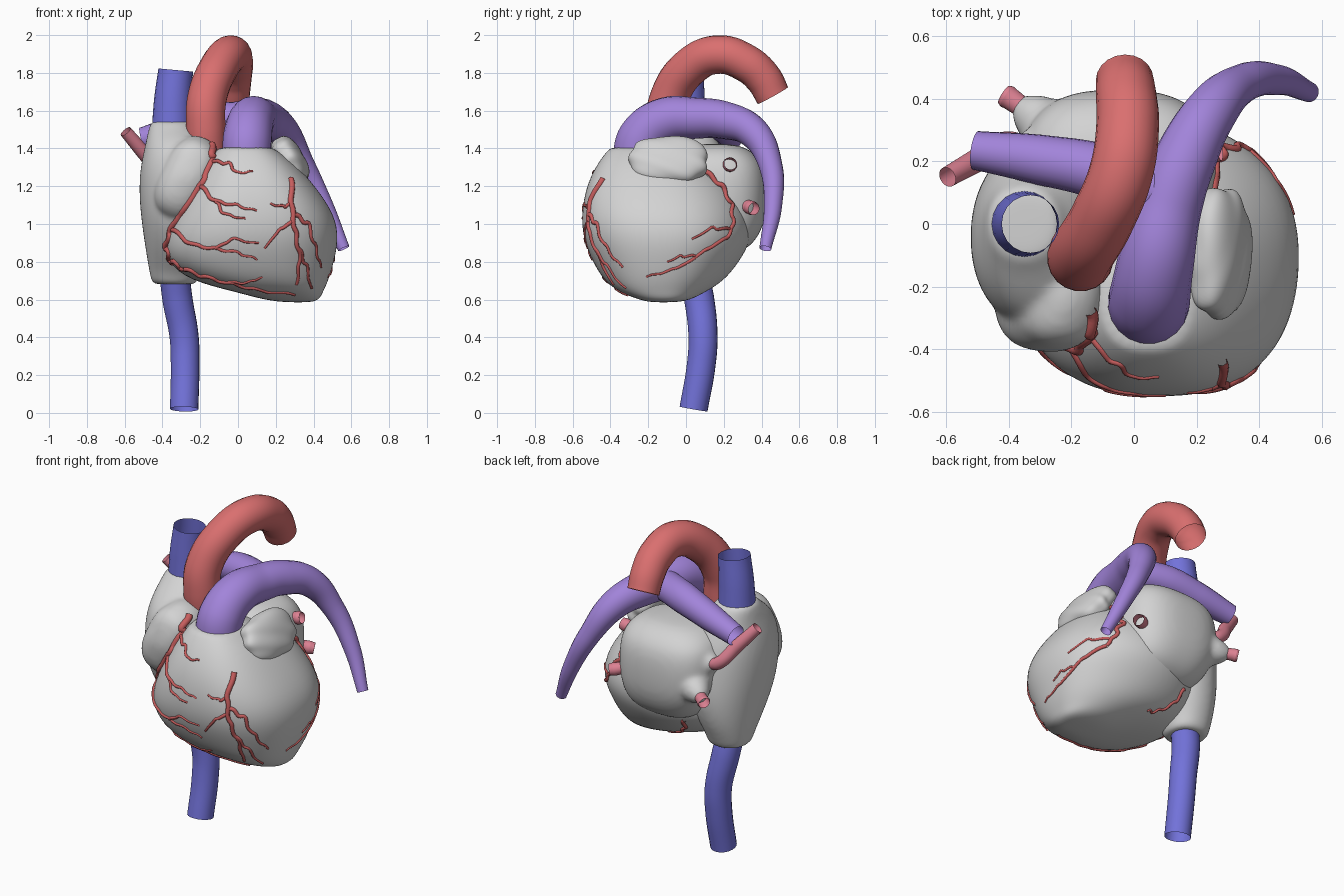
import bpy, bmesh, math
from mathutils import Vector, Matrix
from mathutils.bvhtree import BVHTree

cube = bpy.data.objects.get("Cube")
if cube:
    bpy.data.objects.remove(cube)


def material(name, r, g, b):
    m = bpy.data.materials.new(name)
    m.use_nodes = True
    m.diffuse_color = (r, g, b, 1)
    m.node_tree.nodes["Principled BSDF"].inputs["Base Color"].default_value = (r, g, b, 1)
    return m


GREY = material("muscle grey", .65, .65, .65)
RED = material("artery red", .70, .16, .16)
DARK_RED = material("coronary red", .57, .11, .11)
PURPLE = material("pulmonary purple", .36, .23, .70)
BLUE = material("vein blue", .17, .17, .70)
PINK = material("vein pink", .72, .22, .29)


def add_object(name, data, mat):
    obj = bpy.data.objects.new(name, data)
    bpy.context.collection.objects.link(obj)
    data.materials.append(mat)
    return obj


def finish(name, bm, mat):
    bmesh.ops.recalc_face_normals(bm, faces=bm.faces)
    for f in bm.faces:
        f.smooth = True
    mesh = bpy.data.meshes.new(name)
    bm.to_mesh(mesh)
    bm.free()
    return add_object(name, mesh, mat)


def loft(name, sections, power, skew=0, sides=28):
    """Stack rounded rings (z, centre x, centre y, radius x, radius y); skew squares the front."""
    bm = bmesh.new()
    rings = []
    for z, cx, cy, rx, ry in sections:
        ring = []
        for i in range(sides):
            a = math.tau * i / sides
            c, s = math.cos(a), math.sin(a)
            p = power - skew * s
            k = (abs(c) ** p + abs(s) ** p) ** (-1 / p)
            ring.append(bm.verts.new((cx + rx * k * c, cy + ry * k * s, z)))
        rings.append(ring)
    for low, high in zip(rings, rings[1:]):
        for i in range(sides):
            j = (i + 1) % sides
            bm.faces.new((low[i], low[j], high[j], high[i]))
    bm.faces.new(rings[0][::-1])
    bm.faces.new(rings[-1])
    obj = finish(name, bm, GREY)
    sub = obj.modifiers.new("round", "SUBSURF")
    sub.levels = sub.render_levels = 2
    return obj


def lobe(name, centre, radii, tilt, wobble, detail):
    """Wrinkled ellipsoid, tilted about the y axis."""
    bm = bmesh.new()
    bmesh.ops.create_icosphere(bm, subdivisions=detail, radius=1)
    turn = Matrix.Rotation(tilt, 3, 'Y')
    for v in bm.verts:
        p = v.co.copy()
        w = math.sin(5 * p.y + 3 * p.z) * math.cos(4 * p.z - 2 * p.x) + .5 * math.sin(9 * p.z + 6 * p.y)
        p *= (1 + wobble * w) / sum(abs(a) ** 2.6 for a in p) ** (1 / 2.6)
        v.co = turn @ Vector(a * r for a, r in zip(p, radii)) + Vector(centre)
    return finish(name, bm, GREY)


def sleeve(name, root, neck, r1, r2):
    """Tapered stump from root to neck."""
    a, b = Vector(root), Vector(neck)
    turn = (b - a).to_track_quat('Z', 'Y').to_matrix().to_4x4()
    bm = bmesh.new()
    bmesh.ops.create_cone(bm, cap_ends=True, segments=20, radius1=r1, radius2=r2,
                          depth=(b - a).length, matrix=Matrix.Translation((a + b) / 2) @ turn)
    return finish(name, bm, GREY)


def fuse(body, extras, steps):
    """Melt the extra lumps into the body."""
    with bpy.context.temp_override(active_object=body, object=body,
                                   selected_objects=[body] + extras,
                                   selected_editable_objects=[body] + extras):
        bpy.ops.object.join()
    remesh = body.modifiers.new("fuse", "REMESH")
    remesh.mode = 'VOXEL'
    remesh.voxel_size = .014
    remesh.use_smooth_shade = True
    soft = body.modifiers.new("soften", "SMOOTH")
    soft.factor, soft.iterations = .5, steps


def tubes(name, paths, mat, sides=8):
    """Open smooth tubes; every path point is (x, y, z, radius)."""
    curve = bpy.data.curves.new(name, 'CURVE')
    curve.dimensions = '3D'
    curve.bevel_depth = 1
    curve.bevel_resolution = sides
    curve.resolution_u = 10 if sides > 3 else 3
    for path in paths:
        s = curve.splines.new('BEZIER')
        s.bezier_points.add(len(path) - 1)
        for bp, (x, y, z, r) in zip(s.bezier_points, path):
            bp.co, bp.radius = (x, y, z), r
            bp.handle_left_type = bp.handle_right_type = 'AUTO'
    return add_object(name, curve, mat)


# Chambers
ventricles = loft("ventricles", [
    (.585, .32, -.12, .05, .05), (.595, .29, -.11, .14, .13), (.64, .22, -.125, .23, .23),
    (.70, .11, -.115, .37, .32), (.80, .065, -.105, .445, .39), (.92, .07, -.095, .465, .45),
    (1.05, .085, -.11, .43, .445), (1.2, .075, -.135, .335, .395), (1.32, .06, -.17, .245, .3),
    (1.39, .045, -.24, .16, .175), (1.41, .04, -.25, .13, .14)], 2.3, .35)
right_atrium = loft("right_atrium", [
    (.68, -.335, .05, .09, .09), (.685, -.335, .05, .122, .12), (.74, -.338, .05, .13, .14),
    (.85, -.32, .02, .167, .22), (1, -.29, -.02, .22, .29), (1.15, -.28, -.04, .245, .3),
    (1.3, -.285, -.05, .235, .29), (1.42, -.31, -.05, .18, .23), (1.5, -.345, -.01, .13, .145),
    (1.54, -.35, 0, .112, .116), (1.545, -.35, 0, .09, .09)], 2.2)
right_auricle = lobe("right_auricle", (-.272, -.23, 1.24), (.145, .175, .235), .45, .025, 3)
fuse(right_atrium, [right_auricle], 8)
left_auricle = lobe("left_auricle", (.275, -.09, 1.335), (.075, .205, .135), -.5, .035, 5)
left_atrium = loft("left_atrium", [
    (.83, -.05, .15, .1, .1), (.89, -.02, .14, .24, .22), (1, -.04, .15, .29, .265),
    (1.1, -.05, .15, .315, .28), (1.25, -.05, .15, .315, .28), (1.34, -.05, .15, .29, .25),
    (1.40, -.04, .15, .22, .18), (1.425, -.03, .15, .12, .1)], 2.8)

# Lung veins: grey stump melted into the atrium, pink stub at its end
veins = {
    "left_upper": [(.1, .16, 1.26), (.235, .23, 1.31), (.275, .235, 1.32), .055],
    "left_lower": [(.1, .2, 1.12), (.225, .335, 1.09), (.27, .36, 1.08), .055],
    "right_lower": [(-.15, .22, 1.13), (-.395, .4, 1.08), (-.415, .413, 1.075), .055],
    "right_upper": [(-.2, .2, 1.2), (-.4, .26, 1.26), (-.595, .15, 1.49), .04],
}
stumps = []
for side, (root, neck, tip, width) in veins.items():
    stumps.append(sleeve(side + "_sleeve", root, neck, .15, width))
    inner = [b + (a - b) * .4 for a, b in zip(root, neck)]
    bend = [b + (c - b) * .5 for b, c in zip(neck, tip)]
    tubes(side + "_lung_vein", [[(*inner, .03), (*neck, .036), (*bend, .038), (*tip, .033)]], PINK)
fuse(left_atrium, stumps, 10)

# Great vessels
tubes("aorta", [[(-.16, -.09, 1.34, .1), (-.17, -.11, 1.5, .105), (-.165, -.09, 1.66, .105),
                 (-.1, .02, 1.83, .103), (-.04, .17, 1.897, .102), (-.02, .32, 1.85, .1),
                 (-.025, .41, 1.77, .097), (-.03, .46, 1.68, .092)]], RED)
tubes("pulmonary_trunk", [
    [(.045, -.26, 1.34, .13), (.05, -.235, 1.45, .13), (.07, -.12, 1.545, .122), (.11, .06, 1.56, .108),
     (.16, .2, 1.55, .1), (.24, .35, 1.49, .085), (.34, .445, 1.32, .063), (.46, .46, 1.09, .048),
     (.56, .42, .87, .032)],
    [(.12, .08, 1.56, .09), (-.1, .165, 1.55, .09), (-.3, .205, 1.505, .08), (-.505, .235, 1.45, .062)]], PURPLE)
tubes("upper_vein", [[(-.35, 0, 1.5, .106), (-.345, 0, 1.65, .1), (-.33, 0, 1.815, .092)]], BLUE)
tubes("lower_vein", [[(-.335, .045, .72, .08), (-.32, .07, .6, .08), (-.285, .09, .4, .077),
                      (-.28, .08, .25, .076), (-.285, .04, .02, .075)]], BLUE)

# Coronary arteries: flat routes laid onto the muscle
bpy.context.view_layer.update()
graph = bpy.context.evaluated_depsgraph_get()
surfaces = [BVHTree.FromObject(o, graph) for o in (ventricles, right_atrium, left_atrium)]


def lay(route, origin, direction, thick, thin):
    """Project a route of 2D points on the nearest muscle, tapering its radius."""
    flat = []
    for n, (a, b) in enumerate(zip(route, route[1:])):
        for k in range(4):
            t = k / 4
            wave = .005 * math.sin(math.pi * 2 * t + n)
            flat.append((a[0] + (b[0] - a[0]) * t + wave, a[1] + (b[1] - a[1]) * t + wave))
    flat.append(route[-1])
    path = []
    for i, (u, z) in enumerate(flat):
        start = origin(u, z)
        hits = [h for h in (s.ray_cast(start, direction) for s in surfaces) if h[0]]
        if hits:
            p = min(hits, key=lambda h: h[3])[0]
            path.append((*p, thick + (thin - thick) * i / len(flat)))
    return path


front_routes = [
    (.021, .014, [(-.14, 1.42), (-.135, 1.35), (-.18, 1.23), (-.26, 1.11), (-.35, .98), (-.38, .88), (-.36, .81), (-.28, .76)]),
    (.014, .008, [(-.28, .76), (-.17, .72), (-.03, .685), (.12, .65), (.3, .625)]),
    (.011, .005, [(-.13, 1.33), (-.05, 1.32), (.0, 1.27), (.08, 1.28)]),
    (.013, .005, [(-.2, 1.2), (-.12, 1.12), (-.01, 1.1), (.1, 1.07)]),
    (.010, .005, [(-.12, 1.12), (-.07, 1.05), (.04, 1.03)]),
    (.013, .005, [(-.35, .97), (-.24, .89), (-.12, .87), (0, .85), (.1, .81)]),
    (.010, .005, [(-.12, .87), (-.03, .92), (.11, .9)]),
    (.009, .005, [(-.05, .69), (.05, .69), (.13, .72)]),
    (.017, .008, [(.28, 1.24), (.285, 1.08), (.305, .95), (.33, .82), (.31, .68)]),
    (.013, .006, [(.3, 1.05), (.37, 1), (.41, .88), (.44, .77)]),
    (.011, .005, [(.3, 1.02), (.22, .97), (.14, .87)]),
    (.010, .005, [(.285, 1.11), (.24, 1.09), (.17, 1.11)]),
    (.011, .006, [(.32, .87), (.36, .78), (.39, .66)]),
]
side_routes = [
    (.014, .011, [(.1, 1.28), (.19, 1.2), (.24, 1.1), (.25, 1), (.22, .93)]),
    (.011, .005, [(.22, .93), (.1, .86), (0, .79), (-.1, .75), (-.21, .72)]),
    (.009, .005, [(.24, .97), (.14, .98), (.03, .92)]),
    (.007, .005, [(.05, .83), (-.03, .83), (-.1, .8)]),
]
back_routes = [(.012, .006, [(-.16, .84), (-.13, .76), (-.05, .7), (.02, .68)])]
views = [
    (front_routes, lambda u, z: Vector((u, -2, z)), Vector((0, 1, 0))),
    (side_routes, lambda u, z: Vector((2, u, z)), Vector((-1, 0, 0))),
    (back_routes, lambda u, z: Vector((u, 2, z)), Vector((0, -1, 0))),
]
tubes("coronary_arteries", [lay(route, origin, direction, thick, thin)
                            for routes, origin, direction in views
                            for thick, thin, route in routes], DARK_RED, 2)
